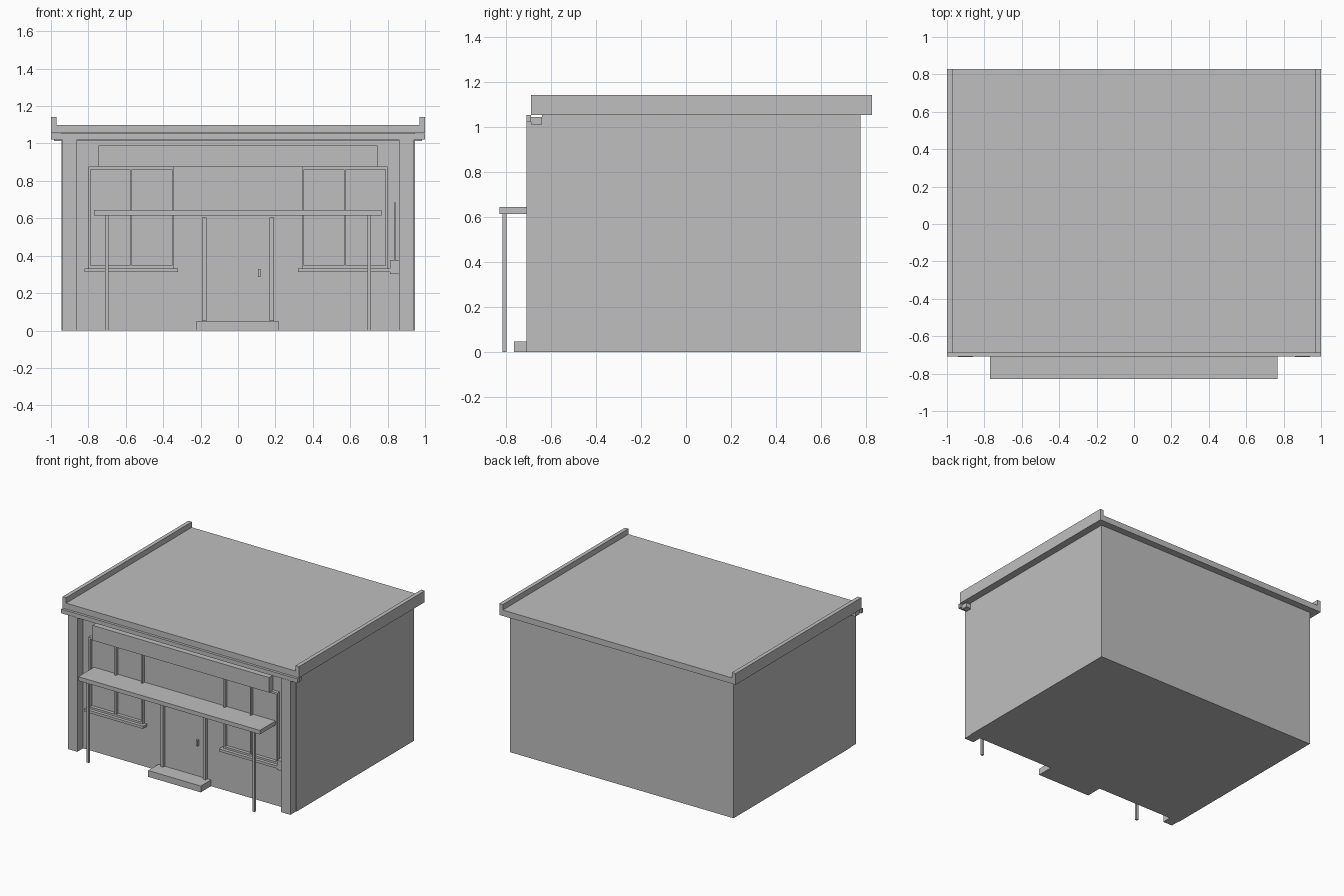
import bpy

cube = bpy.data.objects.get("Cube")
if cube:
    bpy.data.objects.remove(cube, do_unlink=True)

grey = bpy.data.materials.new("plain_grey")
grey.use_nodes = True
COLOUR = (0.52, 0.52, 0.52, 1)
grey.diffuse_color = COLOUR
grey.node_tree.nodes["Principled BSDF"].inputs["Base Color"].default_value = COLOUR

WALL = -0.64  # front wall plane


def box(name, x, y, z):
    """Box spanning the given (low, high) ranges."""
    spans = (x, y, z)
    bpy.ops.mesh.primitive_cube_add(size=1, location=[(a + b) / 2 for a, b in spans])
    obj = bpy.context.object
    obj.name = name
    obj.scale = [b - a for a, b in spans]
    bpy.ops.object.transform_apply(location=False, rotation=False, scale=True)
    obj.data.materials.append(grey)
    return obj


def on_wall(name, x, z, depth):
    """Box standing out from the front wall by depth."""
    return box(name, x, (WALL - depth, WALL + 0.005), z)


def profile(name, outline, y):
    """Cross-section in x and z, extruded along y."""
    n = len(outline)
    verts = [(px, py, pz) for py in y for px, pz in outline]
    faces = [tuple(range(n)), tuple(reversed(range(n, 2 * n)))]
    faces += [(i, i + n, (i + 1) % n + n, (i + 1) % n) for i in range(n)]
    mesh = bpy.data.meshes.new(name)
    mesh.from_pydata(verts, [], faces)
    mesh.materials.append(grey)
    obj = bpy.data.objects.new(name, mesh)
    bpy.context.collection.objects.link(obj)


# Main block and roof with raised side edges
box("building_body", (-0.945, 0.945), (WALL, 0.775), (0, 1.06))
half = [(1, 1.055), (1, 1.142), (0.97, 1.142), (0.97, 1.1)]
profile("roof", half + [(-x, z) for x, z in reversed(half)], (-0.69, 0.828))

# Cornice under the front edge of the roof
box("cornice_front", (-1, 1), (-0.708, -0.688), (1.022, 1.054))
box("cornice_back", (-0.985, 0.985), (-0.69, WALL), (1.012, 1.046))

# Parts that repeat on both sides
for side, s in (("left", 1), ("right", -1)):
    def span(a, b):
        return tuple(sorted((s * a, s * b)))

    on_wall(side + "_pilaster", span(0.862, 0.94), (0, 1.025), 0.07)
    box(side + "_canopy_post", span(0.692, 0.71), (-0.815, -0.799), (0, 0.62))
    on_wall(side + "_door_jamb", span(0.168, 0.192), (0.05, 0.605), 0.025)

    # Window frame, centre bar and sill
    for part, a, b in (("outer", 0.788, 0.8), ("middle", 0.566, 0.577), ("inner", 0.342, 0.354)):
        on_wall(f"{side}_window_{part}_bar", span(a, b), (0.33, 0.877), 0.025)
    on_wall(side + "_window_head", span(0.342, 0.8), (0.862, 0.877), 0.025)
    on_wall(side + "_window_base", span(0.342, 0.8), (0.33, 0.347), 0.025)
    on_wall(side + "_window_sill", span(0.322, 0.82), (0.312, 0.332), 0.05)

# Blank fascia board, canopy, door handle and step
on_wall("fascia_board", (-0.747, 0.745), (0.875, 0.99), 0.05)
box("canopy", (-0.77, 0.766), (-0.83, WALL), (0.614, 0.645))
on_wall("door_handle", (0.107, 0.12), (0.285, 0.33), 0.02)
box("door_step", (-0.225, 0.22), (-0.764, WALL), (0, 0.048))

# Service box with its conduit
on_wall("service_box", (0.812, 0.864), (0.303, 0.376), 0.05)
on_wall("service_conduit", (0.835, 0.843), (0.376, 0.685), 0.03)
